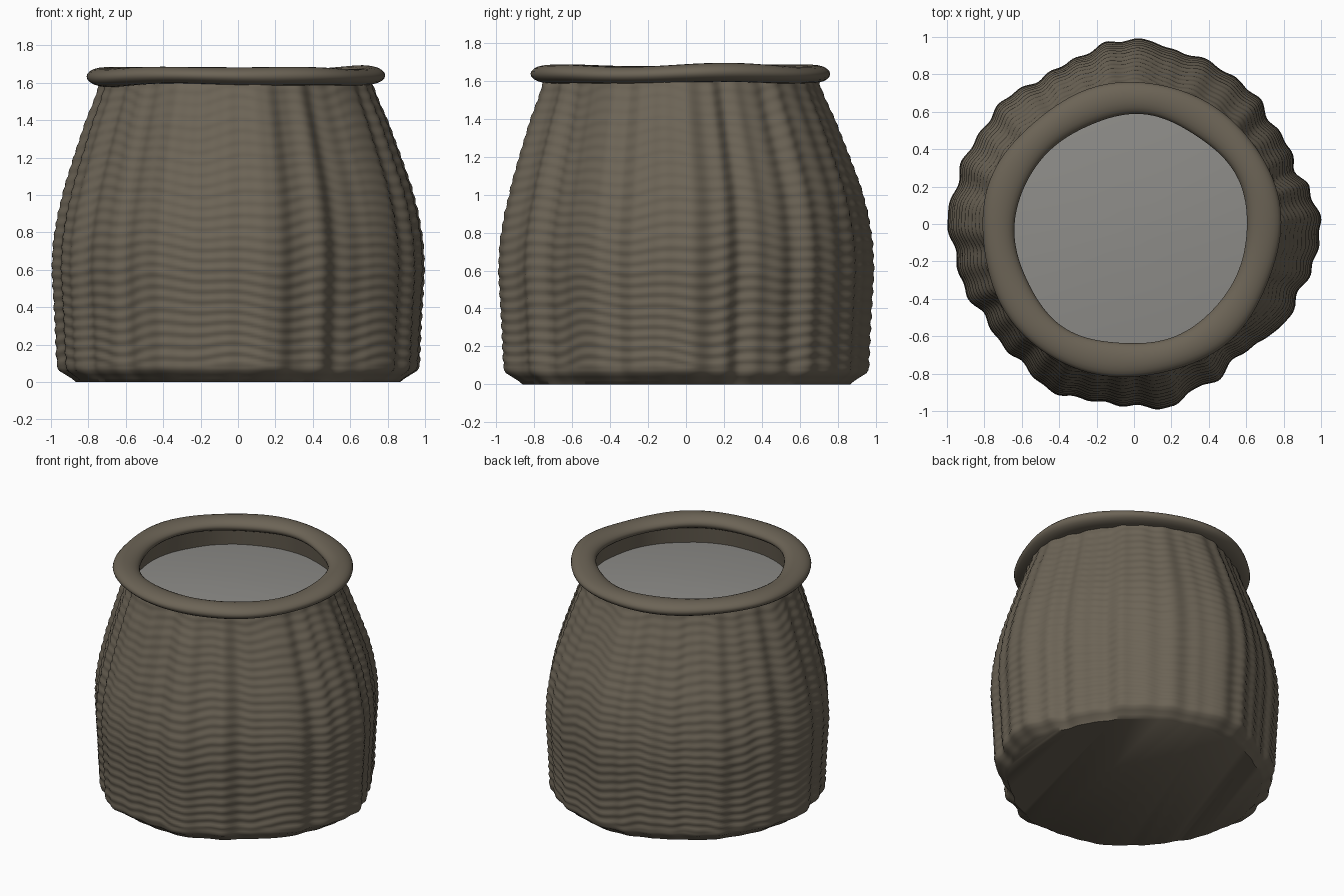
import bpy, bmesh, math
from math import sin, cos, pi, tau, radians

if "Cube" in bpy.data.objects:
    bpy.data.objects.remove(bpy.data.objects["Cube"])

def material(name, rgb):
    m = bpy.data.materials.new(name)
    m.diffuse_color = (*rgb, 1)
    m.use_nodes = True
    m.node_tree.nodes["Principled BSDF"].inputs["Base Color"].default_value = m.diffuse_color
    return m

cloth = material("brown burlap", (0.15, 0.127, 0.093))
flour = material("pale grey flour", (0.27, 0.265, 0.25))

def blend(knots, x):
    # smooth interpolation through (position, value) knots
    for (a, va), (b, vb) in zip(knots, knots[1:]):
        if x <= b:
            t = (x - a) / (b - a)
            return va + (vb - va) * (1 - cos(pi * t)) / 2
    return knots[-1][1]

def linear(knots, x):
    for (a, va), (b, vb) in zip(knots, knots[1:]):
        if x <= b:
            return va + (vb - va) * (x - a) / (b - a)
    return knots[-1][1]

def lathe(name, rows, segs, point, mat, cap_start=False, cap_end=False, closed=False):
    # point(row, angle) gives the position of each grid vertex
    bm = bmesh.new()
    grid = [[bm.verts.new(point(r, tau * i / segs)) for i in range(segs)] for r in rows]
    pairs = list(zip(grid, grid[1:]))
    if closed:
        pairs.append((grid[-1], grid[0]))
    for lo, hi in pairs:
        for i in range(segs):
            j = (i + 1) % segs
            bm.faces.new((lo[i], lo[j], hi[j], hi[i]))
    if cap_start:
        bm.faces.new(grid[0][::-1])
    if cap_end:
        bm.faces.new(grid[-1])
    me = bpy.data.meshes.new(name)
    bm.to_mesh(me)
    bm.free()
    me.materials.append(mat)
    ob = bpy.data.objects.new(name, me)
    bpy.context.collection.objects.link(ob)
    bpy.ops.object.select_all(action='DESELECT')
    ob.select_set(True)
    bpy.context.view_layer.objects.active = ob
    bpy.ops.object.shade_smooth_by_angle(angle=radians(50))
    return ob

# Pleats: outline radius of the cloth by angle in degrees
PLEATS = [(0, .995), (12, .95), (19, .905), (26, .925), (37, .91), (46, .945), (55, .945),
          (65, .955), (78, .95), (85, .985), (97, .98), (109, .935), (123, .92), (137, .96),
          (147, .95), (162, .975), (168, .965), (177, 1.0), (190, .965), (202, .97), (212, .935),
          (222, .955), (230, .95), (243, .995), (258, .965), (270, .97), (282, 1.0), (289, .935),
          (297, .945), (308, .895), (320, .93), (328, .97), (337, .95), (346, .98), (360, .995)]
# Sack silhouette: height, width factor
PROFILE = [(0, .89), (.02, .91), (.06, .965), (.08, .972), (.3, .982), (.6, 1.0), (.75, .993), (.9, .968),
           (1.05, .93), (1.2, .88), (1.4, .81), (1.5, .77), (1.64, .725)]

def sack_point(z, a):
    pleat = blend(PLEATS, math.degrees(a)) + 0.007 * sin(34 * a + 0.8 * sin(3 * a))
    depth = min(1, .45 + z * 7) * (1 if z < 1.4 else 1 - (z - 1.4) * 1.2)
    pleat = .955 + (pleat - .955) * depth
    weave = 0
    if z > .09:
        strength = .0045 - .0015 * z
        weave = strength * sin(z * 105 + 2.2 * sin(5 * a + z * 4) + 1.3 * sin(13 * a))
    r = linear(PROFILE, z) * pleat + weave
    s = max(0, (z - 1.0) / .64)          # mouth leans a little
    return (r * cos(a) - .012 * s, r * sin(a) - .03 * s, z)

heights = [0, .02, .04, .06, .075] + [.09 + i * (1.64 - .09) / 120 for i in range(121)]
lathe("sack_body", heights, 320, sack_point, cloth, cap_start=True)

# Rolled rim
def rim_point(t, a):
    ring = .705 + .009 * sin(2 * a + .5) + .006 * sin(5 * a)
    tube = .088 + .004 * sin(7 * a + 1)
    r = ring + tube * cos(t)
    z = 1.635 + .005 * sin(3 * a + .6) + .004 * sin(5 * a) + (.047 + .003 * sin(4 * a)) * sin(t)
    return (r * cos(a) - .015, r * sin(a) - .033, z)

lathe("rolled_rim", [tau * i / 20 for i in range(20)], 128, rim_point, cloth, closed=True)

# Inner cloth wall, seen above the filling
def lining_point(z, a):
    r = .655 + .03 * (1.64 - z) / .2 + .005 * sin(9 * a)
    return (r * cos(a) - .013, r * sin(a) - .03, z)

lathe("inner_lining", [1.64, 1.58, 1.52, 1.44], 96, lining_point, cloth)

# Gently domed filling
def fill_point(r, a):
    z = 1.515 - .035 * (r / .68) ** 2 + .006 * sin(2 * a + 1) * r
    return (r * cos(a) - .013, r * sin(a) - .03, z)

lathe("filling", [.68, .62, .5, .36, .2, .06], 96, fill_point, flour, cap_end=True)
